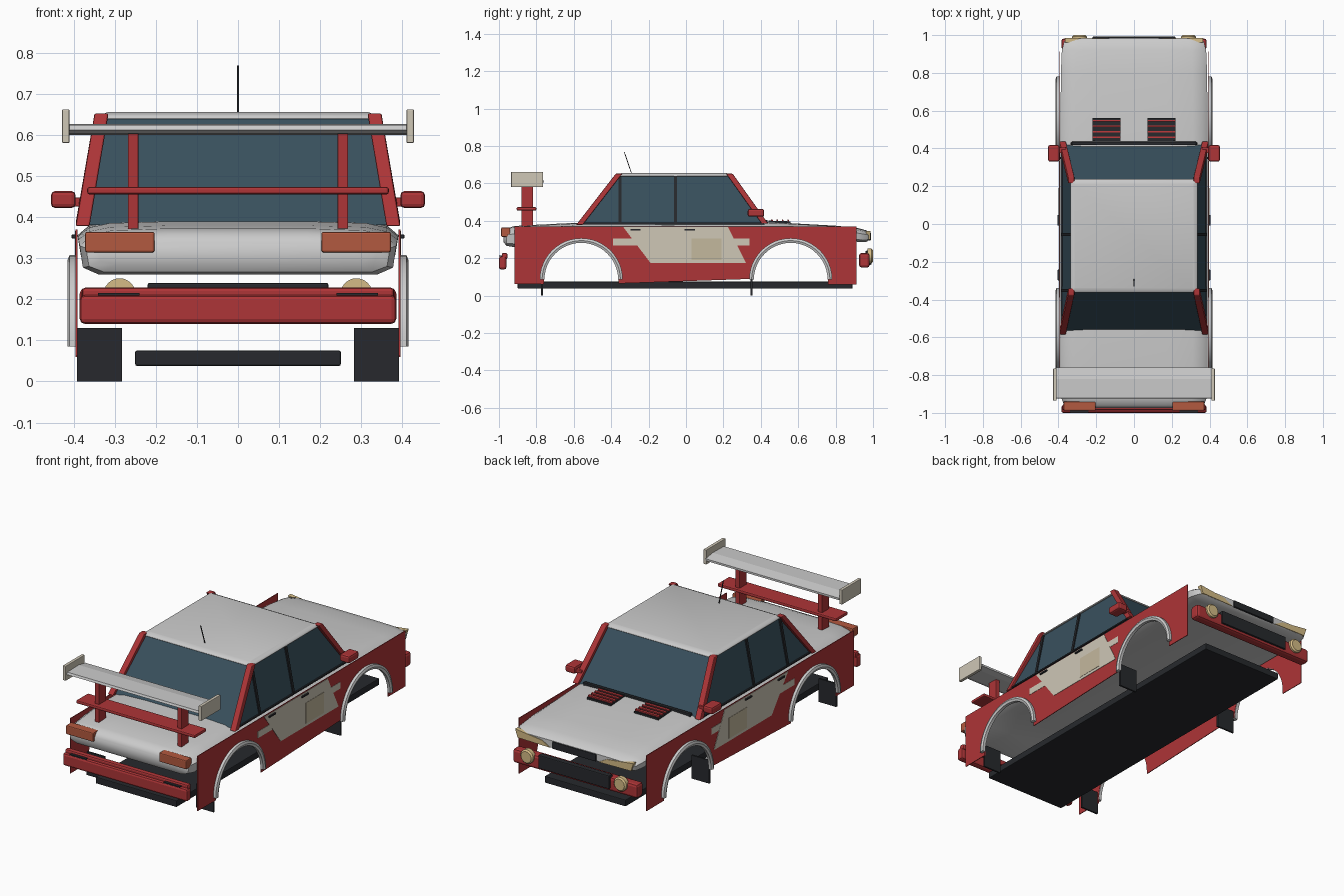
import bpy, bmesh, math
from mathutils import Vector

if "Cube" in bpy.data.objects:
    bpy.data.objects.remove(bpy.data.objects["Cube"])

def mat(name, r, g, b):
    m = bpy.data.materials.new(name)
    m.diffuse_color = (r, g, b, 1)
    m.use_nodes = True
    m.node_tree.nodes["Principled BSDF"].inputs["Base Color"].default_value = m.diffuse_color
    return m

RED = mat("red", .42, .035, .038)
BLACK = mat("black", .02, .022, .026)
GLASS = mat("glass", .04, .08, .11)
CREAM = mat("cream", .62, .57, .47)
PLATE = mat("plate", .55, .48, .34)
GOLD = mat("gold", .66, .5, .24)
ORANGE = mat("orange", .45, .1, .05)
WHITE = mat("white", .72, .72, .72)

def mesh(name, verts, faces, m, bevel=0, smooth=False):
    me = bpy.data.meshes.new(name)
    me.from_pydata([tuple(v) for v in verts], [], faces)
    bm = bmesh.new()
    bm.from_mesh(me)
    bmesh.ops.recalc_face_normals(bm, faces=bm.faces)
    bm.to_mesh(me)
    bm.free()
    ob = bpy.data.objects.new(name, me)
    bpy.context.collection.objects.link(ob)
    me.materials.append(m)
    if bevel:
        b = ob.modifiers.new("bevel", 'BEVEL')
        b.width, b.segments = bevel, 2
    if smooth:
        bpy.ops.object.select_all(action='DESELECT')
        ob.select_set(True)
        bpy.context.view_layer.objects.active = ob
        bpy.ops.object.shade_smooth_by_angle(angle=math.radians(40))
    return ob

def loft(name, rings, m, bevel=0, smooth=False):
    n = len(rings[0])
    verts = [v for r in rings for v in r]
    faces = [(k*n+i, k*n+(i+1) % n, (k+1)*n+(i+1) % n, (k+1)*n+i)
             for k in range(len(rings)-1) for i in range(n)]
    faces += [tuple(range(n)), tuple(range((len(rings)-1)*n, len(rings)*n))]
    return mesh(name, verts, faces, m, bevel, smooth)

def box(name, x, y, z, m, bevel=0):
    return loft(name, [[(a, y[0], z[0]), (a, y[1], z[0]), (a, y[1], z[1]), (a, y[0], z[1])] for a in x], m, bevel)

def side_prism(name, pts, x0, x1, m, bevel=0):
    return loft(name, [[(x, y, z) for y, z in pts] for x in (x0, x1)], m, bevel)

def beam(name, a, b, w, d, m, bevel=0):
    # bar between two points, w across x, d along y
    return loft(name, [[(p[0]+i*w/2, p[1]+j*d/2, p[2]) for i, j in ((-1, -1), (1, -1), (1, 1), (-1, 1))]
                       for p in (a, b)], m, bevel)

def disc(name, x, y0, y1, z, r, m):
    return loft(name, [[(x+rr*math.cos(t*math.pi/12), y, z+rr*math.sin(t*math.pi/12)) for t in range(24)]
                       for y, rr in ((y0, r), (y1-.008, r), (y1, r*.8))], m, 0, True)

# bonnet, boot and belt line in one lofted shell: y, half width, bottom, top
rings = []
for y, w, b, t in [(-.975, .34, .285, .338), (-.96, .37, .266, .36), (-.92, .385, .26, .373),
                   (-.8, .388, .288, .38), (-.6, .39, .29, .39), (.42, .39, .29, .396),
                   (.8, .387, .29, .375), (.92, .382, .288, .362), (.965, .37, .288, .35), (.982, .35, .298, .338)]:
    h = t - b
    half = [(.45*w, t-.001), (.8*w, t-.05*h), (.93*w, t-.16*h), (w, t-.38*h), (.98*w, b+.15*h), (.88*w, b)]
    rings.append([(x, y, z) for x, z in half] + [(-x, y, z) for x, z in reversed(half)])
loft("body_shell", rings, WHITE, 0, True)

# cabin glass and roof
def rect(x, y0, y1, z):
    return [(-x, y0, z), (x, y0, z), (x, y1, z), (-x, y1, z)]
loft("cabin_glass", [rect(.382, -.565, .42, .38), rect(.328, -.355, .23, .643)], GLASS)
loft("roof", [rect(.338, -.365, .24, .638), rect(.334, -.36, .235, .648), rect(.315, -.34, .215, .656)], WHITE, .004, True)
beam("antenna", (0, -.29, .65), (0, -.33, .768), .004, .004, BLACK)

# floor, bumpers and centre parts
box("floor", (-.25, .25), (-.9, .89), (.038, .075), BLACK, .004)
box("rear_bumper", (-.385, .385), (-1, -.96), (.14, .21), RED, .012)
box("rear_bumper_top", (-.38, .38), (-.985, -.955), (.195, .228), RED, .008)
box("front_bumper", (-.385, .385), (.925, .982), (.15, .228), RED, .014)
box("bumper_grille", (-.22, .22), (.96, .992), (.165, .24), BLACK, .005)
box("nose_grille", (-.135, .135), (.96, .99), (.296, .335), BLACK, .004)
beam("cowl_strip", (-.33, .425, .397), (.33, .425, .397), .01, .012, BLACK)
box("cowl", (-.33, .33), (.418, .436), (.385, .404), BLACK, .003)

# rear wing
side_prism("wing_blade", [(-.925, .612), (-.9, .603), (-.8, .6), (-.76, .604), (-.76, .615), (-.82, .626), (-.92, .624)],
           -.412, .412, WHITE)
box("wing_brace", (-.367, .367), (-.905, -.8), (.455, .473), RED, .006)

# side panel outline with two wheel openings
CZ, FY = .085, .56
def arc(cy, r, a0=180, a1=0, n=24):
    return [(cy + r*math.cos(math.radians(a0+(a1-a0)*i/n)),
             CZ + r*math.sin(math.radians(a0+(a1-a0)*i/n))) for i in range(n+1)]
panel = ([(-.918, .37), (-.918, .063), (-FY-.2, .063)] + arc(-FY, .2) + [(-FY+.2, .065), (FY-.2, .09)]
         + arc(FY, .2)[1:] + [(FY+.2, .06), (.912, .06), (.912, .37)])

for s, side in ((1, "right"), (-1, "left")):
    n = lambda part: f"{side}_{part}"
    side_prism(n("side_panel"), panel, s*.391, s*.395, RED)
    # wheel arch trims and mud flaps
    for cy, end in ((-FY, "rear"), (FY, "front")):
        outer, inner = arc(cy, .222), arc(cy, .197)
        loft(n(end + "_arch_trim"), [[(s*.393, *o), (s*.41, *o), (s*.415, (o[0]+i[0])/2, (o[1]+i[1])/2),
                                      (s*.41, *i), (s*.393, *i)] for o, i in zip(outer, inner)], WHITE, 0, True)
        fy = cy - .21
        box(n(end + "_mud_flap"), (s*.282, s*.392), (fy-.005, fy+.005), (0, .13), BLACK)
    # livery patches
    side_prism(n("stripe"), [(-.39, .268), (.34, .268), (.34, .305), (-.39, .305)], s*.395, s*.3965, CREAM)
    side_prism(n("door_patch"), [(-.335, .366), (-.19, .175), (.32, .175), (.225, .366)], s*.395, s*.397, CREAM)
    side_prism(n("door_plate"), [(.03, .19), (.19, .19), (.19, .305), (.03, .305)], s*.397, s*.3985, PLATE)
    for hy in (-.27, .02):
        box(n("door_handle"), (s*.393, s*.405), (hy-.028, hy+.028), (.348, .357), BLACK, .002)
    # screen pillars, window posts and frames
    beam(n("rear_pillar"), (s*.378, -.57, .378), (s*.332, -.358, .652), .034, .035, RED, .004)
    beam(n("front_pillar"), (s*.378, .422, .385), (s*.332, .232, .652), .034, .035, RED, .004)
    for py in (-.353, -.055):
        beam(n("window_post"), (s*.382, py, .385), (s*.332, py, .64), .008, .016, BLACK)
    beam(n("window_sill"), (s*.383, -.55, .386), (s*.383, .41, .389), .012, .01, BLACK)
    side_prism(n("sill_rubber"), [(-.55, .382), (.41, .384), (.41, .392), (-.55, .39)], s*.375, s*.388, BLACK)
    # mirror
    box(n("mirror"), (s*.395, s*.455), (.33, .418), (.422, .463), RED, .01)
    box(n("mirror_stem"), (s*.36, s*.4), (.375, .405), (.425, .447), RED, .004)
    # bonnet vent with slats
    xa, xb = s*.072, s*.22
    side_prism(n("bonnet_vent"), [(.44, .385), (.56, .38), (.56, .397), (.44, .401)], xa, xb, BLACK)
    for k in range(4):
        y = .455 + k*.029
        side_prism(n("vent_slat"), [(y, .395), (y+.009, .395), (y+.009, .405), (y, .408)], xa, xb, RED)
    # lamps
    loft(n("headlight"), [[(s*x, y, z) for x, z in ((.15, .297), (.35, .3), (.365, .345), (.2, .325))]
                          for y in (.962, .986)], GOLD)
    disc(n("fog_lamp"), s*.288, .97, 1.0, .212, .039, GOLD)
    box(n("tail_light"), (s*.203, s*.372), (-.988, -.94), (.314, .364), ORANGE, .005)
    box(n("bumper_slot"), (s*.24, s*.34), (-1.0, -.975), (.209, .215), BLACK)
    # wing posts and end plates
    box(n("wing_post"), (s*.242, s*.268), (-.88, -.818), (.37, .605), RED, .003)
    box(n("wing_end_plate"), (s*.41, s*.428), (-.935, -.765), (.58, .662), CREAM, .003)
